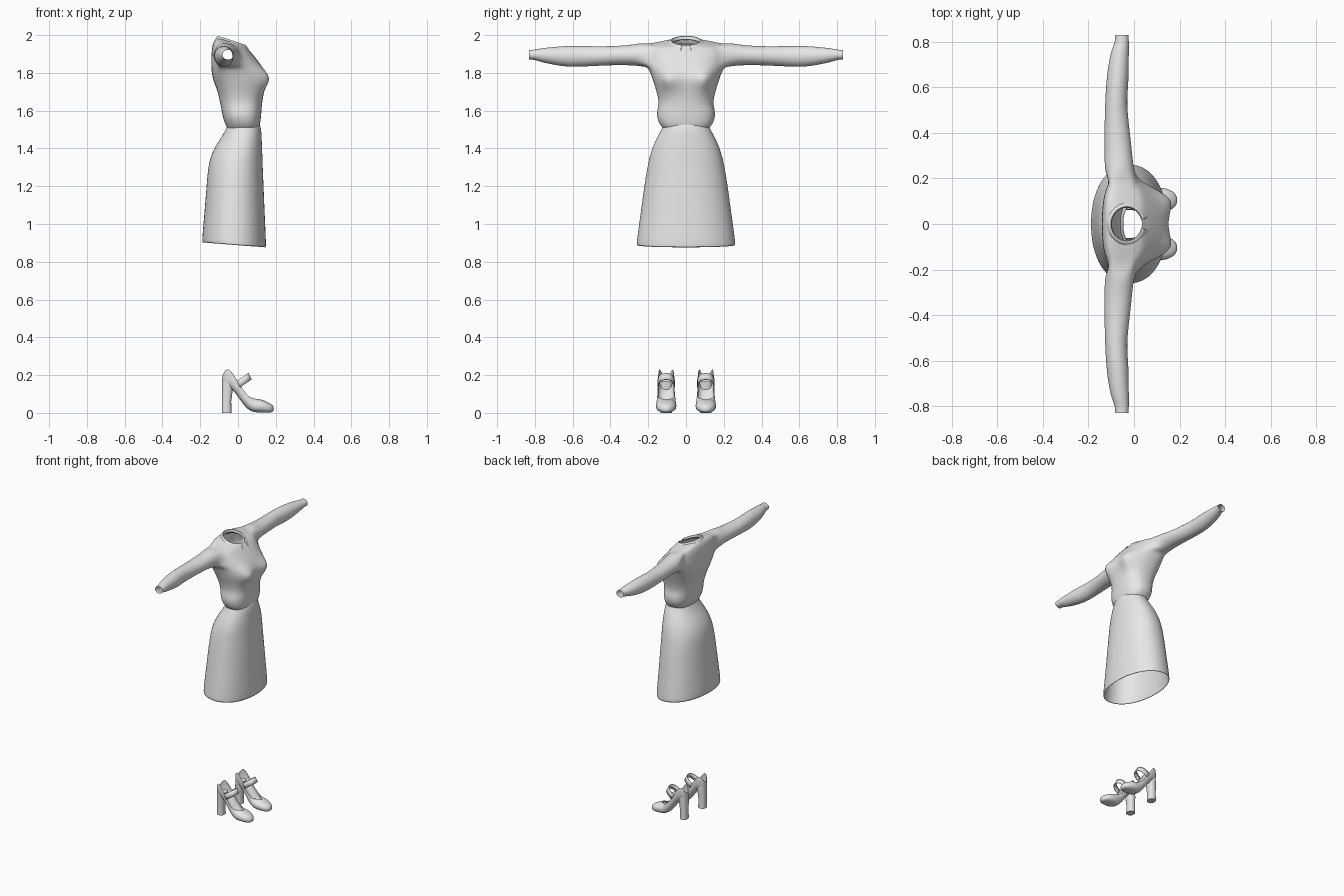
import bpy, bmesh, math

if "Cube" in bpy.data.objects:
    bpy.data.objects.remove(bpy.data.objects["Cube"])

fabric = bpy.data.materials.new("light_grey")
fabric.diffuse_color = (0.8, 0.8, 0.8, 1)
fabric.use_nodes = True
fabric.node_tree.nodes["Principled BSDF"].inputs["Base Color"].default_value = fabric.diffuse_color


def make(name, bm, subsurf=2, thick=0.0, angle=180):
    bmesh.ops.recalc_face_normals(bm, faces=bm.faces)
    me = bpy.data.meshes.new(name)
    bm.to_mesh(me)
    bm.free()
    me.materials.append(fabric)
    ob = bpy.data.objects.new(name, me)
    bpy.context.collection.objects.link(ob)
    if thick:
        m = ob.modifiers.new("thickness", 'SOLIDIFY')
        m.thickness, m.offset = thick, -1
    if subsurf:
        m = ob.modifiers.new("smooth", 'SUBSURF')
        m.levels = m.render_levels = subsurf
    bpy.context.view_layer.objects.active = ob
    ob.select_set(True)
    bpy.ops.object.shade_smooth_by_angle(angle=math.radians(angle))
    ob.select_set(False)
    return ob


def loft(bm, rings, closed=True, skip=lambda r, i: False):
    """Skin a list of point rings with quads; returns the vertex rows."""
    rows = [[bm.verts.new(p) for p in ring] for ring in rings]
    n = len(rows[0])
    for r in range(len(rows) - 1):
        for i in range(n if closed else n - 1):
            if not skip(r, i):
                j = (i + 1) % n
                bm.faces.new((rows[r][i], rows[r][j], rows[r + 1][j], rows[r + 1][i]))
    return rows


def spow(v, e):
    return math.copysign(abs(v) ** e, v)


def body_ring(zb, zf, xb, xf, cx, hw, n=24, power=2.4):
    """Rounded body section, separate depth to the front (+x) and the back."""
    pts = []
    for i in range(n):
        a = 2 * math.pi * i / n
        c, s = spow(math.cos(a), 2 / power), spow(math.sin(a), 2 / power)
        x = cx + c * ((xf - cx) if c > 0 else (cx - xb))
        z = zb + (zf - zb) * (x - xb) / (xf - xb)
        pts.append((x, hw * s, z))
    return pts


# Bodice: stacked sections from the waist to the neck
sections = [
    (1.50, 1.50, -.055, .105, .03, .115), (1.522, 1.522, -.065, .116, .03, .138),
    (1.56, 1.56, -.080, .122, .02, .155), (1.60, 1.60, -.087, .125, .02, .155),
    (1.64, 1.64, -.095, .128, .01, .143), (1.70, 1.70, -.108, .138, .0, .156),
    (1.75, 1.75, -.128, .148, -.01, .173), (1.79, 1.79, -.139, .148, -.03, .186),
    (1.832, 1.832, -.142, .128, -.055, .203), (1.865, 1.865, -.142, .106, -.065, .208),
    (1.90, 1.895, -.141, .082, -.065, .208), (1.935, 1.918, -.138, .062, -.065, .205),
    (1.965, 1.93, -.130, .050, -.065, .188), (1.98, 1.938, -.118, .043, -.05, .13),
    (1.985, 1.945, -.100, .035, -.03, .078)]
rings = []
for s in sections:
    ring = []
    for x, y, z in body_ring(*s):
        if x > s[4]:  # bust fullness
            x += .05 * math.exp(-((abs(y) - .1) / .045) ** 2 - ((z - 1.77) / .05) ** 2)
        ring.append((x, y, z))
    rings.append(ring)
bm = bmesh.new()
LOW, HIGH = 8, 12


def armhole(r, i):
    return LOW <= r < HIGH and (4 <= i < 8 or 16 <= i < 20)


rows = loft(bm, rings, skip=armhole)
# remove the loose vertices left in the middle of the armholes
loose = [v for v in bm.verts if not v.link_faces]

# Sleeves grown out of the armholes: y, centre x, centre z, radius x, radius z
sleeve = [(.235, -.065, 1.897, .066, .064), (.30, -.068, 1.894, .062, .053),
          (.42, -.075, 1.890, .056, .051), (.53, -.080, 1.888, .048, .055),
          (.62, -.073, 1.887, .050, .058), (.70, -.068, 1.890, .046, .048),
          (.77, -.060, 1.894, .038, .037), (.80, -.053, 1.896, .031, .027),
          (.83, -.053, 1.896, .030, .026)]
for side, a, b in ((1, 4, 8), (-1, 16, 20)):
    rim = [rows[LOW][i] for i in range(a, b)] + [rows[r][b] for r in range(LOW, HIGH)]
    rim += [rows[HIGH][i] for i in range(b, a, -1)] + [rows[r][a] for r in range(HIGH, LOW, -1)]
    n = len(rim)
    start = math.radians(-45 if side > 0 else -135)
    prev = rim
    for y, cx, cz, rx, rz in sleeve:
        cur = []
        for k in range(n):
            t = start - side * 2 * math.pi * k / n
            cur.append(bm.verts.new((cx + rx * math.cos(t), side * y, cz + rz * math.sin(t))))
        for k in range(n):
            j = (k + 1) % n
            bm.faces.new((prev[k], prev[j], cur[j], cur[k]))
        prev = cur
bmesh.ops.delete(bm, geom=loose, context='VERTS')
make("bodice_with_sleeves", bm)

# Skirt: fitted at the waist, full at the back, slanted hem
skirt = [(1.54, 1.54, -.052, .112, .03, .112), (1.50, 1.50, -.063, .124, .03, .130),
         (1.45, 1.45, -.095, .126, .02, .158), (1.40, 1.40, -.127, .128, .01, .180),
         (1.35, 1.35, -.148, .130, .0, .195), (1.29, 1.29, -.160, .132, -.01, .207),
         (1.20, 1.20, -.167, .136, -.015, .222), (1.04, 1.03, -.180, .143, -.02, .244),
         (.897, .87, -.193, .151, -.02, .266)]
bm = bmesh.new()
loft(bm, [body_ring(*s, n=32, power=2.15) for s in skirt])
make("skirt", bm, thick=.008)

# Collar: folded band around the neck, open at the front
# columns: radius x, radius y, back z, front z
collar = [(.064, .070, 1.975, 1.935), (.070, .076, 1.998, 1.950),
          (.078, .085, 1.996, 1.947), (.092, .105, 1.972, 1.925), (.102, .122, 1.952, 1.912)]
bm = bmesh.new()
rings = []
for rx, ry, zb, zf in collar:
    ring = []
    for i in range(29):
        a = math.radians(14 + 332 * i / 28)
        f = (1 + math.cos(a)) / 2
        ring.append((-.032 + rx * math.cos(a), ry * math.sin(a), zb + (zf - zb) * f))
    rings.append(ring)
loft(bm, rings, closed=False)
make("collar", bm, subsurf=1, thick=.005, angle=50)

# Shoe stations: x, underside z, rim z, half width, wrap angle (180 = closed toe)
stations = [(-.085, .140, .190, .012, 115), (-.077, .132, .218, .030, 115),
            (-.055, .130, .240, .041, 115), (-.030, .125, .212, .044, 112),
            (.000, .085, .168, .044, 108), (.030, .042, .118, .046, 108),
            (.055, .016, .088, .050, 115), (.078, .005, .078, .054, 135),
            (.098, .002, .076, .056, 178), (.130, .001, .070, .055, 180),
            (.160, .001, .056, .046, 180), (.180, .003, .044, .031, 180),
            (.190, .010, .032, .012, 180)]


def shoe(side):
    cy = .105 * side
    tag = "left" if side > 0 else "right"
    # upper and sole, a trough that closes over the toe
    bm = bmesh.new()
    rings = []
    for x, zb, zr, w, wrap in stations:
        wrap = math.radians(wrap)
        h = (zr - zb) / (1 - math.cos(wrap))
        ring = []
        for i in range(17):
            t = wrap * (i / 8 - 1)
            ring.append((x, cy + w * spow(math.sin(t), .8), zb + h * (1 - spow(math.cos(t), .8))
                         if abs(t) < math.pi / 2 else zb + h * (1 - math.cos(t))))
        rings.append(ring)
    rows = loft(bm, rings, closed=False)
    bm.faces.new(rows[-1])
    bm.faces.new(rows[0])
    bmesh.ops.remove_doubles(bm, verts=bm.verts, dist=.0005)
    make(tag + "_shoe_upper", bm, subsurf=1, thick=.004)
    # block heel
    bm = bmesh.new()
    rings = []
    for z, xb, xf, w in ((0, -.086, -.034, .030), (.06, -.085, -.036, .029),
                         (.12, -.085, -.028, .033), (.165, -.083, -.02, .034)):
        rings.append([(x, cy + y, z) for x, y, _ in
                      body_ring(z, z, xb, xf, (xb + xf) / 2, w, n=20, power=2.6)])
    rows = loft(bm, rings)
    bm.faces.new(rows[0])
    bm.faces.new(rows[-1])
    make(tag + "_heel", bm, subsurf=0, angle=40)
    # instep strap arching over the foot
    bm = bmesh.new()
    rings = []
    for k in (-1, 1):
        ring = []
        for i in range(17):
            t = math.pi * i / 16
            s = math.sin(t) ** .8
            ring.append((.002 + .062 * s + .009 * k, cy + .046 * spow(math.cos(t), .8),
                         .152 + .042 * s - .017 * k))
        rings.append(ring)
    loft(bm, rings, closed=False)
    make(tag + "_strap", bm, subsurf=0, thick=.005, angle=40)


for side in (1, -1):
    shoe(side)
